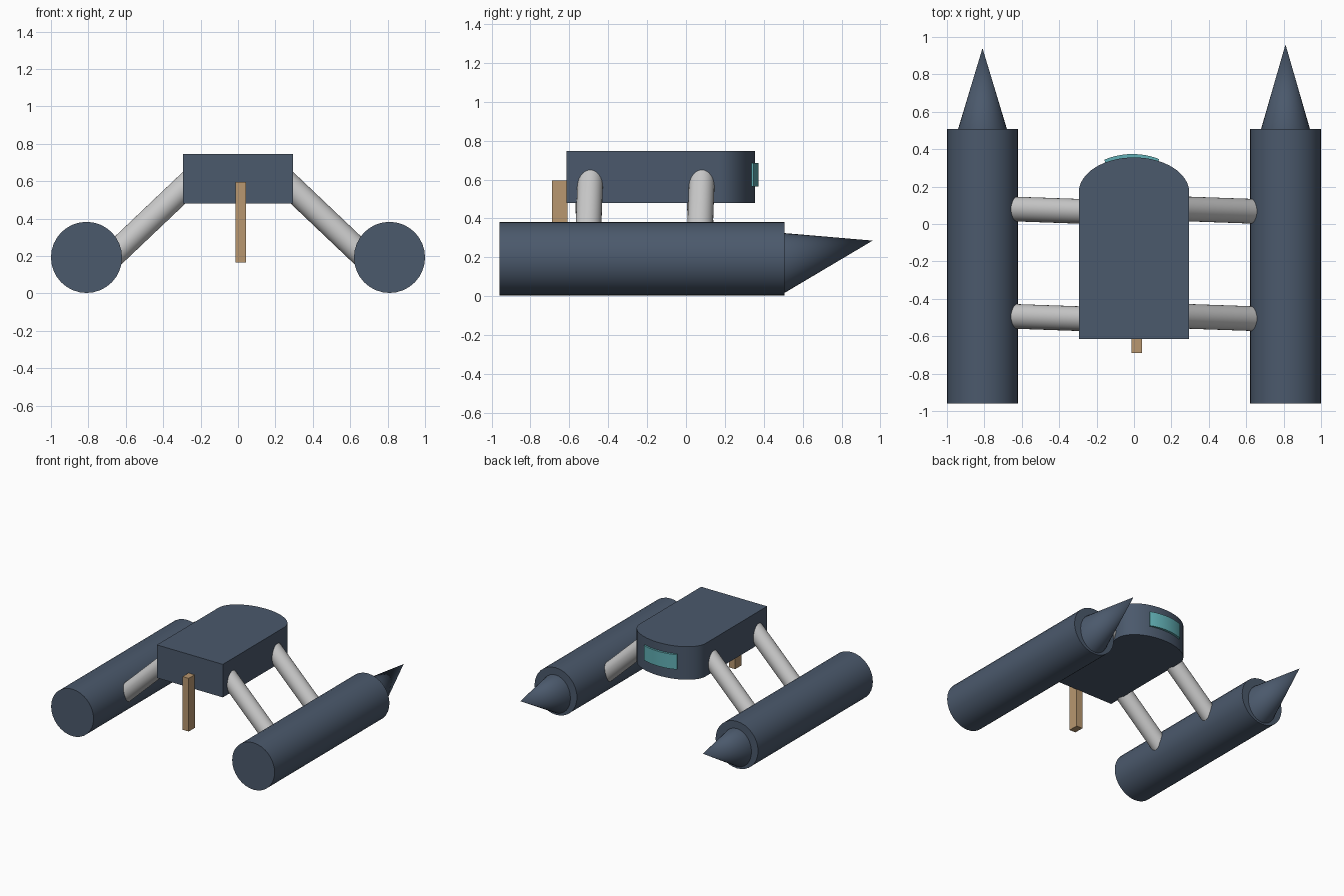
import bpy, bmesh
from math import pi, sin, cos, radians
from mathutils import Vector

if "Cube" in bpy.data.objects:
    bpy.data.objects.remove(bpy.data.objects["Cube"])


def material(name, rgb):
    m = bpy.data.materials.new(name)
    m.diffuse_color = (*rgb, 1)
    m.use_nodes = True
    m.node_tree.nodes["Principled BSDF"].inputs["Base Color"].default_value = m.diffuse_color
    return m


SLATE = material("slate", (0.07, 0.10, 0.15))
TEAL = material("teal", (0.12, 0.43, 0.46))
TAN = material("tan", (0.48, 0.31, 0.16))


def finish(name, bm, mat=None, smooth=True):
    bmesh.ops.recalc_face_normals(bm, faces=bm.faces)
    mesh = bpy.data.meshes.new(name)
    bm.to_mesh(mesh)
    bm.free()
    ob = bpy.data.objects.new(name, mesh)
    bpy.context.collection.objects.link(ob)
    if mat:
        mesh.materials.append(mat)
    if smooth:
        bpy.ops.object.select_all(action='DESELECT')
        ob.select_set(True)
        bpy.context.view_layer.objects.active = ob
        bpy.ops.object.shade_smooth_by_angle(angle=radians(30))
    return ob


def rod(name, a, b, r1, r2, mat=None, sides=32):
    """Cylinder or cone from point a to point b."""
    a, b = Vector(a), Vector(b)
    bm = bmesh.new()
    bmesh.ops.create_cone(bm, cap_ends=True, segments=sides, radius1=r1,
                          radius2=r2, depth=(b - a).length)
    turn = (b - a).to_track_quat('Z', 'Y').to_matrix().to_4x4()
    bm.transform(turn)
    bmesh.ops.translate(bm, vec=(a + b) / 2, verts=bm.verts)
    return finish(name, bm, mat)


def slab(name, outline, z0, z1, mat):
    """Extrude a plan outline straight up."""
    bm = bmesh.new()
    face = bm.faces.new([bm.verts.new((x, y, z0)) for x, y in outline])
    top = bmesh.ops.extrude_face_region(bm, geom=[face])["geom"]
    bmesh.ops.translate(bm, vec=(0, 0, z1 - z0),
                        verts=[v for v in top if isinstance(v, bmesh.types.BMVert)])
    return finish(name, bm, mat)


for side, label in ((-1, "left"), (1, "right")):
    x = 0.81 * side
    # Floats
    rod(f"{label}_float", (x, -0.96, 0.193), (x, 0.507, 0.193), 0.19, 0.19, SLATE)

    # Upward-raked nose cone with an oval base
    tip_y = 0.95 + 0.01 * side
    bm = bmesh.new()
    n = 32
    ring = [bm.verts.new((x + 0.132 * cos(2 * pi * i / n), 0.503,
                          0.17 + 0.155 * sin(2 * pi * i / n))) for i in range(n)]
    tip = bm.verts.new((x, tip_y, 0.286))
    bm.faces.new(ring)
    for i in range(n):
        bm.faces.new((ring[i], ring[(i + 1) % n], tip))
    finish(f"{label}_nose_cone", bm, SLATE)

    # Slanted struts, slightly skewed in plan
    for y, place in ((0.074, "fore"), (-0.5, "aft")):
        rod(f"{label}_{place}_strut", (side * 0.24, y + 0.008 * side, 0.611),
            (side * 0.72, y - 0.009 * side, 0.155), 0.066, 0.066)

# Cabin with a rounded nose
arc = [(0.295 * cos(pi * i / 32), 0.17 + 0.186 * sin(pi * i / 32)) for i in range(33)]
slab("cabin", [(-0.295, -0.615), (0.295, -0.615)] + arc, 0.48, 0.747, SLATE)

# Curved window wrapped on the nose
angles = [radians(60 + 62 * i / 16) for i in range(17)]
outer = [(-0.008 + 0.285 * cos(a), 0.17 + 0.204 * sin(a)) for a in angles]
inner = [(-0.008 + 0.25 * cos(a), 0.15 + 0.17 * sin(a)) for a in reversed(angles)]
slab("window", outer + inner, 0.565, 0.685, TEAL)

# Rear post
slab("rear_post", [(-0.013, -0.69), (0.042, -0.69), (0.042, -0.61), (-0.013, -0.61)],
     0.165, 0.595, TAN)
